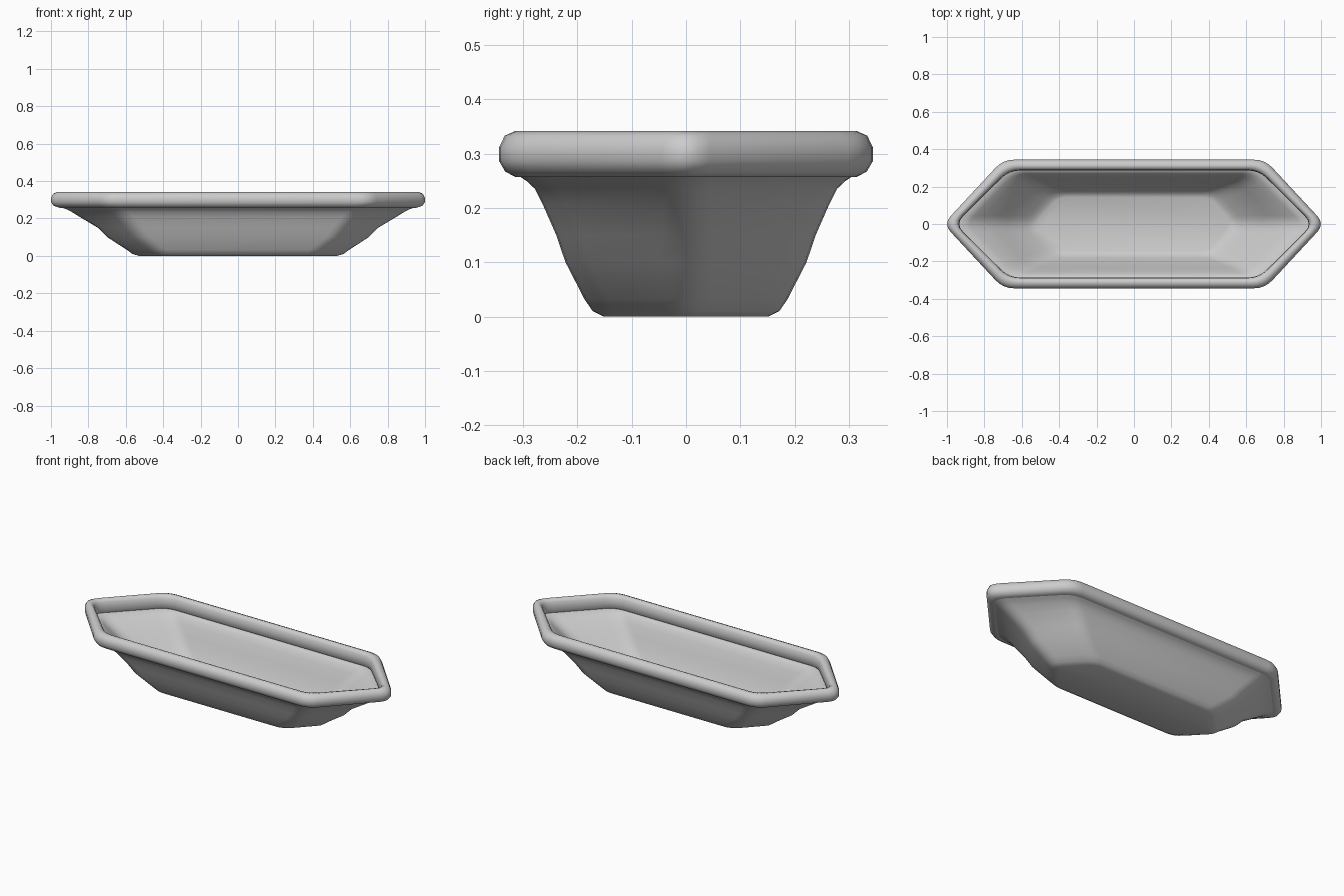
import bpy, bmesh, math
from mathutils import Vector

if "Cube" in bpy.data.objects:
    bpy.data.objects.remove(bpy.data.objects["Cube"])


def hex_ring(tip, corner, half, z, cut):
    """Long hexagon with softened corners; tip is the finished reach in x."""
    edge = math.hypot(tip - corner, half)
    reach = tip + 0.5 * cut * (tip - corner) / edge
    pts = [Vector(p) for p in ((reach, 0, z), (corner, half, z), (-corner, half, z),
                               (-reach, 0, z), (-corner, -half, z), (corner, -half, z))]
    ring = []
    for i, c in enumerate(pts):
        a = c + (pts[i - 1] - c).normalized() * cut
        b = c + (pts[(i + 1) % 6] - c).normalized() * cut
        for k in range(5):
            t = k / 4
            ring.append(a * (1 - t) ** 2 + c * 2 * t * (1 - t) + b * t * t)
    return ring


def loft(name, sections, closed=False):
    bm = bmesh.new()
    rings = [[bm.verts.new(p) for p in hex_ring(*s)] for s in sections]
    pairs = list(zip(rings, rings[1:]))
    if closed:
        pairs.append((rings[-1], rings[0]))
    else:
        bm.faces.new(rings[0])
        bm.faces.new(rings[-1])
    for lo, hi in pairs:
        n = len(lo)
        for i in range(n):
            j = (i + 1) % n
            bm.faces.new((lo[i], lo[j], hi[j], hi[i]))
    bmesh.ops.recalc_face_normals(bm, faces=bm.faces)
    mesh = bpy.data.meshes.new(name)
    bm.to_mesh(mesh)
    bm.free()
    obj = bpy.data.objects.new(name, mesh)
    bpy.context.collection.objects.link(obj)
    bpy.ops.object.select_all(action='DESELECT')
    obj.select_set(True)
    bpy.context.view_layer.objects.active = obj
    bpy.ops.object.shade_smooth_by_angle(angle=math.radians(45))
    return obj


# Tray body: outer flare up to the rim, then back down the inside to the floor
outer = [
    (0.53, 0.400, 0.152, 0.000, 0.04),
    (0.565, 0.418, 0.172, 0.010, 0.05),
    (0.595, 0.445, 0.187, 0.032, 0.06),
    (0.700, 0.530, 0.222, 0.100, 0.06),
    (0.750, 0.565, 0.239, 0.150, 0.06),
    (0.845, 0.615, 0.264, 0.207, 0.06),
    (0.890, 0.642, 0.278, 0.235, 0.06),
    (0.920, 0.665, 0.294, 0.250, 0.06),
    (0.955, 0.680, 0.312, 0.262, 0.06),
]
inner = [(t - 0.012, c - 0.005, h - 0.008, z + 0.010, k)
         for t, c, h, z, k in reversed(outer[:-1])]
loft("tray_body", outer + inner)

# Rounded rim running round the top edge
rim = [
    (0.955, 0.682, 0.314, 0.257, 0.06),
    (0.985, 0.693, 0.333, 0.267, 0.06),
    (1.000, 0.700, 0.344, 0.286, 0.06),
    (1.000, 0.700, 0.344, 0.312, 0.06),
    (0.988, 0.694, 0.334, 0.333, 0.06),
    (0.967, 0.685, 0.314, 0.342, 0.06),
    (0.950, 0.675, 0.299, 0.338, 0.06),
    (0.938, 0.670, 0.289, 0.325, 0.06),
    (0.935, 0.668, 0.286, 0.300, 0.06),
    (0.935, 0.668, 0.286, 0.272, 0.06),
    (0.942, 0.672, 0.296, 0.259, 0.06),
]
loft("rim", rim, closed=True)
